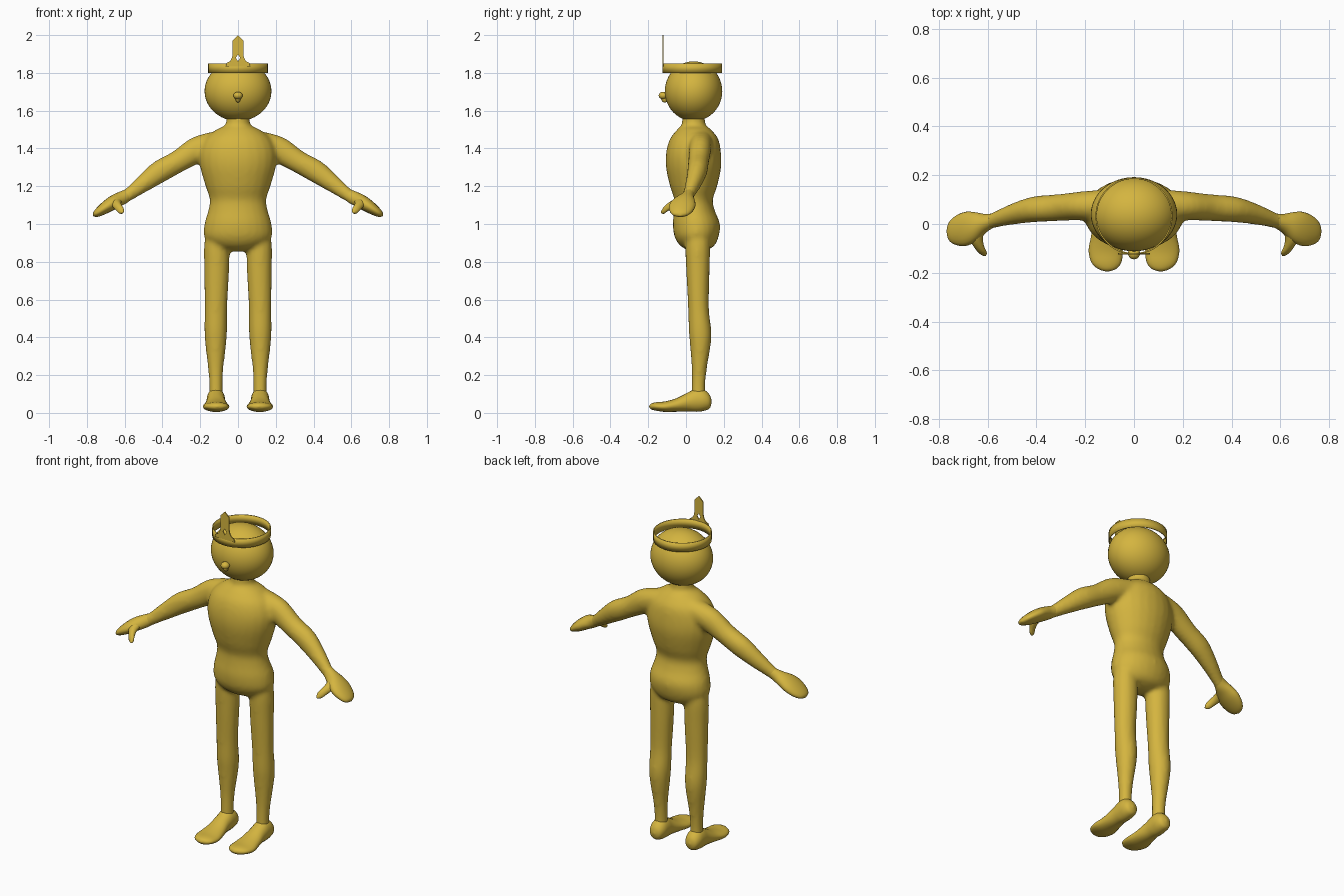
import bpy, bmesh, math
from mathutils import Vector

cube = bpy.data.objects.get("Cube")
if cube:
    bpy.data.objects.remove(cube, do_unlink=True)

gold = bpy.data.materials.new("golden yellow")
gold.use_nodes = True
COLOR = (0.66, 0.46, 0.05, 1)
gold.diffuse_color = COLOR
gold.node_tree.nodes["Principled BSDF"].inputs["Base Color"].default_value = COLOR

X, Y, Z = Vector((1, 0, 0)), Vector((0, 1, 0)), Vector((0, 0, 1))


def spline(points, steps=4):
    """Smooth a list of stations with a Catmull-Rom curve."""
    p = [Vector(q) for q in points]
    p = [p[0]] + p + [p[-1]]
    out = []
    for a, b, c, d in zip(p, p[1:], p[2:], p[3:]):
        for i in range(steps):
            t = i / steps
            out.append((b * 2 + (c - a) * t + (a * 2 - b * 5 + c * 4 - d) * t ** 2
                        + (b * 3 - a - c * 3 + d) * t ** 3) / 2)
    return out + [p[-1]]


def loft(bm, stations, u, v, side=1, sides=24):
    """Skin ellipses given as x, y, z, radius along u, radius along v."""
    flip = Vector((side, 1, 1))
    rings = []
    for s in spline(stations):
        ring = []
        for i in range(sides):
            a = math.tau * i / sides
            co = (Vector(s[:3]) + u * max(s[3], 0.002) * math.cos(a)
                  + v * max(s[4], 0.002) * math.sin(a))
            ring.append(bm.verts.new(co * flip))
        rings.append(ring)
    faces = [bm.faces.new(rings[0]), bm.faces.new(rings[-1])]
    for r, q in zip(rings, rings[1:]):
        for i in range(sides):
            j = (i + 1) % sides
            faces.append(bm.faces.new((r[i], r[j], q[j], q[i])))
    bmesh.ops.recalc_face_normals(bm, faces=faces)


def finish(name, bm):
    mesh = bpy.data.meshes.new(name)
    bm.to_mesh(mesh)
    bm.free()
    mesh.materials.append(gold)
    mesh.shade_smooth()
    obj = bpy.data.objects.new(name, mesh)
    bpy.context.collection.objects.link(obj)
    return obj


def ellipsoid(name, center, radii, segments=32):
    bm = bmesh.new()
    bmesh.ops.create_uvsphere(bm, u_segments=segments, v_segments=segments // 2, radius=1)
    bmesh.ops.scale(bm, vec=radii, verts=bm.verts)
    bmesh.ops.translate(bm, vec=center, verts=bm.verts)
    return finish(name, bm)


# Torso, arms and legs, blended into one skin
torso = [(0, .06, .855, .04, .03), (0, .06, .88, .13, .085), (0, .056, .93, .178, .116),
         (0, .055, 1, .178, .125), (0, .045, 1.07, .158, .108), (0, .04, 1.13, .15, .102),
         (0, .04, 1.2, .172, .125), (0, .04, 1.3, .2, .146), (0, .04, 1.38, .203, .145),
         (0, .043, 1.45, .175, .128), (0, .043, 1.5, .115, .09), (0, .04, 1.525, .066, .064),
         (0, .04, 1.58, .062, .06)]
arm = [(.06, .075, 1.435, .07, .075), (.2, .075, 1.4, .06, .072), (.31, .067, 1.335, .055, .06),
       (.41, .06, 1.28, .053, .06), (.5, .04, 1.215, .043, .047), (.58, .014, 1.155, .032, .034),
       (.62, 0, 1.13, .034, .034)]
leg = [(.113, .062, .97, .055, .06), (.113, .062, .88, .067, .066), (.113, .063, .75, .066, .062),
       (.117, .066, .56, .06, .055), (.118, .074, .44, .06, .06), (.118, .076, .36, .055, .055),
       (.118, .07, .23, .04, .04), (.117, .066, .14, .035, .036), (.117, .066, .08, .036, .038)]
arm_up = Vector((.58, 0, .81))

bm = bmesh.new()
loft(bm, torso, X, Y)
for side in (1, -1):
    loft(bm, arm, Y, arm_up, side)
    loft(bm, leg, X, Y, side)
body = finish("body", bm)
remesh = body.modifiers.new("blend", 'REMESH')
remesh.mode = 'VOXEL'
remesh.voxel_size = 0.012
remesh.use_smooth_shade = True
soften = body.modifiers.new("soften", 'SMOOTH')
soften.factor = 0.5
soften.iterations = 6

# Hands, thumbs and feet
hand = [(.575, .016, 1.16, .028, .03), (.61, .003, 1.14, .038, .036), (.65, -.012, 1.12, .06, .037),
        (.69, -.02, 1.095, .07, .034), (.73, -.026, 1.068, .06, .026), (.756, -.03, 1.05, .038, .016),
        (.766, -.03, 1.043, .004, .003)]
thumb = [(.64, -.03, 1.125, .025, .02), (.645, -.065, 1.108, .026, .022), (.634, -.095, 1.09, .021, .021),
         (.62, -.118, 1.072, .017, .018), (.612, -.132, 1.062, .004, .004)]
foot = [(.117, .136, .06, .004, .004), (.117, .125, .06, .033, .036), (.117, .095, .067, .047, .056),
        (.117, .055, .068, .049, .062), (.117, .01, .058, .05, .05), (.116, -.05, .042, .06, .036),
        (.116, -.11, .033, .07, .028), (.113, -.16, .034, .06, .022), (.11, -.185, .034, .035, .015),
        (.11, -.195, .034, .004, .003)]
for side, label in ((1, "left"), (-1, "right")):
    for part, stations, u, v in (("hand", hand, Y, arm_up), ("thumb", thumb, X, Z), ("foot", foot, X, Z)):
        bm = bmesh.new()
        loft(bm, stations, u, v, side, 20)
        finish(f"{label}_{part}", bm)

# Head with a small nose
ellipsoid("head", (0, .04, 1.703), (.177, .152, .158), 48)
ellipsoid("nose_tip", (0, -.12, 1.68), (.025, .025, .02), 16)
ellipsoid("nose_base", (0, -.112, 1.665), (.014, .02, .022), 16)

# Open headband
bm = bmesh.new()
bmesh.ops.create_cone(bm, cap_ends=False, segments=48, radius1=.158, radius2=.158, depth=.052)
bmesh.ops.translate(bm, vec=(0, .033, 1.825), verts=bm.verts)
band = finish("headband", bm)
shell = band.modifiers.new("thickness", 'SOLIDIFY')
shell.thickness = 0.006
shell.offset = -1
bpy.context.view_layer.objects.active = band
band.select_set(True)
bpy.ops.object.shade_smooth_by_angle()

# Upright pointed crest with a diamond hole
half = [(.065, 1.835), (.06, 1.852), (.042, 1.862), (.032, 1.88), (.028, 1.9), (.028, 1.972)]
outline = half + [(0, 2)] + [(-x, z) for x, z in reversed(half)]
hole = [(0, 1.862), (.012, 1.88), (0, 1.898), (-.012, 1.88)]
curve = bpy.data.curves.new("crest", 'CURVE')
curve.dimensions = '2D'
curve.fill_mode = 'BOTH'
curve.extrude = 0.003
for points in (outline, hole):
    line = curve.splines.new('POLY')
    line.points.add(len(points) - 1)
    for point, (x, z) in zip(line.points, points):
        point.co = (x, z, 0, 1)
    line.use_cyclic_u = True
curve.materials.append(gold)
crest = bpy.data.objects.new("crest", curve)
crest.location.y = -.122
crest.rotation_euler.x = math.pi / 2
bpy.context.collection.objects.link(crest)
